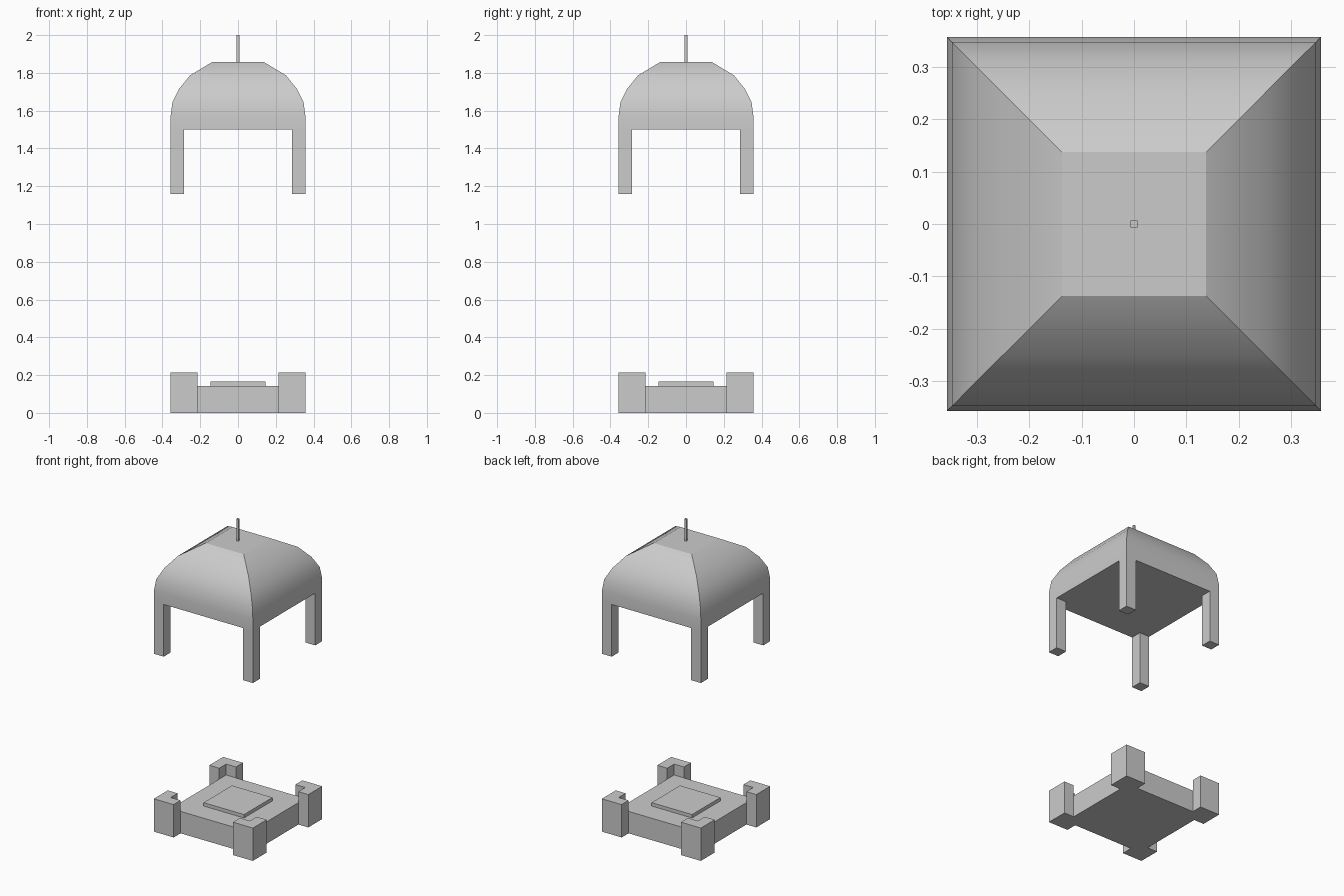
import bpy, bmesh
from math import radians

if "Cube" in bpy.data.objects:
    bpy.data.objects.remove(bpy.data.objects["Cube"])

U = 1 / 14          # layout module
W = 5 * U           # half width of the whole model


def finish(name, bm):
    bmesh.ops.recalc_face_normals(bm, faces=bm.faces)
    mesh = bpy.data.meshes.new(name)
    bm.to_mesh(mesh)
    bm.free()
    obj = bpy.data.objects.new(name, mesh)
    bpy.context.collection.objects.link(obj)
    return obj


def loft(name, rings):
    """Closed solid through rings of equal point count."""
    bm = bmesh.new()
    loops = [[bm.verts.new(p) for p in ring] for ring in rings]
    n = len(loops[0])
    for a, b in zip(loops, loops[1:]):
        for i in range(n):
            j = (i + 1) % n
            bm.faces.new((a[i], a[j], b[j], b[i]))
    bm.faces.new(loops[0][::-1])
    bm.faces.new(loops[-1])
    return finish(name, bm)


def square(h, z):
    return [(-h, -h, z), (h, -h, z), (h, h, z), (-h, h, z)]


def prism(name, outline, z0, z1):
    return loft(name, [[(x, y, z) for x, y in outline] for z in (z0, z1)])


def mirror_xy(obj):
    mod = obj.modifiers.new("mirror", 'MIRROR')
    mod.use_axis = (True, True, False)
    mod.use_mirror_merge = False


# Base slab and raised plate
loft("base_slab", [square(4 * U, 0), square(4 * U, 2 * U)])
loft("raised_plate", [square(0.146, 2 * U), square(0.146, 0.165)])

# L-shaped corner posts wrapping the slab
ell = [(W, W), (3 * U, W), (3 * U, 4 * U), (4 * U, 4 * U), (4 * U, 3 * U), (W, 3 * U)]
mirror_xy(prism("base_corner_posts", ell, 0, 3 * U))

# Roof legs
leg = [(4 * U, 4 * U), (W, 4 * U), (W, W), (4 * U, W)]
mirror_xy(prism("roof_legs", leg, 1.16, 1.5))

# Curved square dome with a flat top
profile = [(W, 1.5), (W, 1.57), (0.347, 1.645), (0.312, 1.715),
           (0.254, 1.787), (0.137, 1.857)]
roof = loft("roof_dome", [square(h, z) for h, z in profile])
bpy.context.view_layer.objects.active = roof
roof.select_set(True)
bpy.ops.object.shade_smooth_by_angle(angle=radians(28))

# Thin pole on top
loft("roof_pole", [square(0.007, 1.857), square(0.007, 2.0)])
